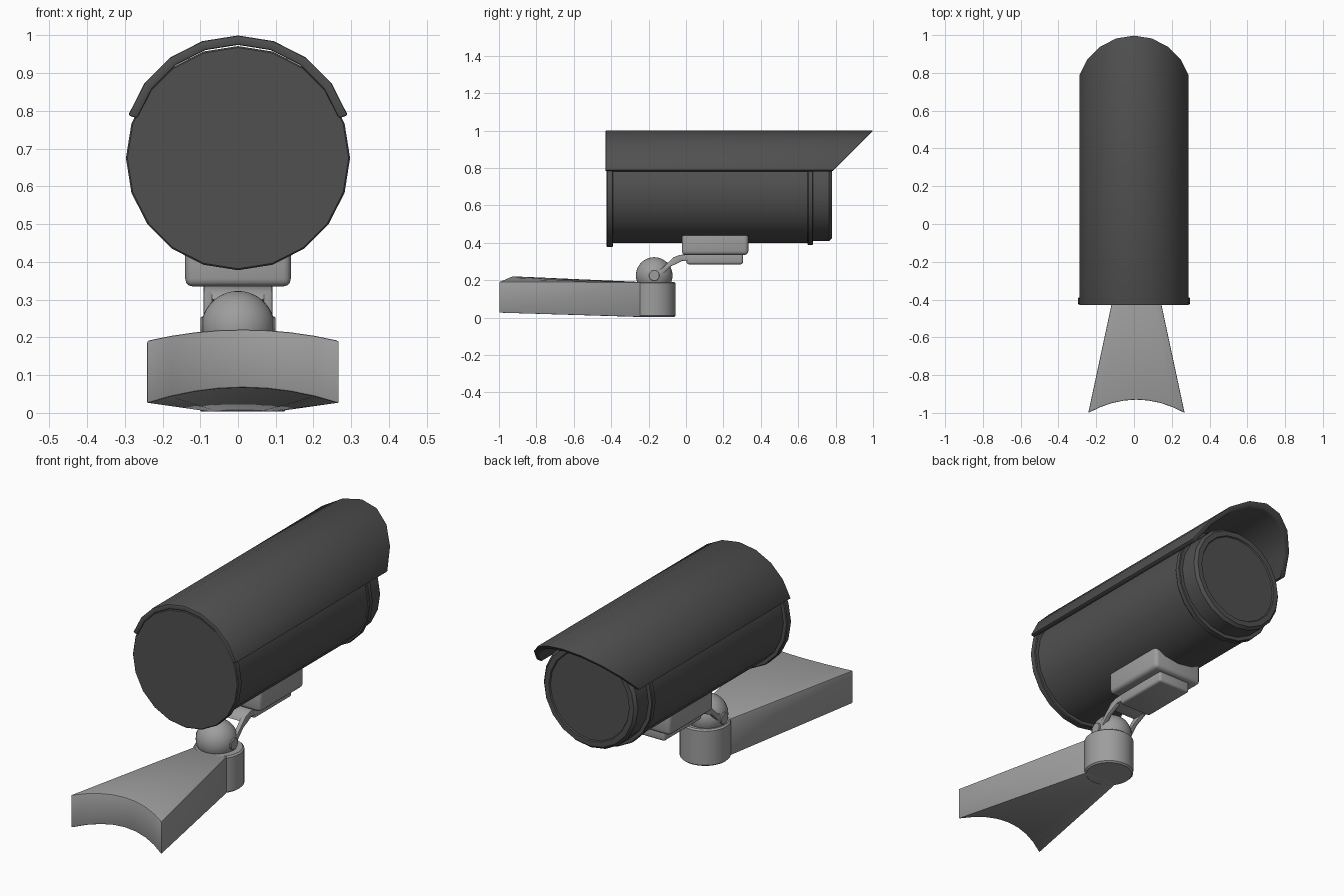
import bpy, bmesh
from math import sin, cos, pi, radians
from mathutils import Vector

cube = bpy.data.objects.get("Cube")
if cube:
    bpy.data.objects.remove(cube, do_unlink=True)


def material(name, value):
    m = bpy.data.materials.new(name)
    m.use_nodes = True
    colour = (value, value, value, 1)
    m.diffuse_color = colour
    m.node_tree.nodes["Principled BSDF"].inputs["Base Color"].default_value = colour
    return m


DARK = material("dark grey", 0.08)
LIGHT = material("light grey", 0.34)


def finish(name, bm, mat, bevel=0, segments=2):
    """Turn a bmesh into a bevelled, smooth-by-angle object."""
    bmesh.ops.recalc_face_normals(bm, faces=bm.faces)
    mesh = bpy.data.meshes.new(name)
    bm.to_mesh(mesh)
    bm.free()
    mesh.materials.append(mat)
    ob = bpy.data.objects.new(name, mesh)
    bpy.context.collection.objects.link(ob)
    bpy.ops.object.select_all(action="DESELECT")
    ob.select_set(True)
    bpy.context.view_layer.objects.active = ob
    if bevel:
        mod = ob.modifiers.new("Bevel", "BEVEL")
        mod.width, mod.segments = bevel, segments
        mod.limit_method, mod.angle_limit = "ANGLE", radians(40)
        bpy.ops.object.modifier_apply(modifier=mod.name)
    bpy.ops.object.shade_smooth_by_angle(angle=radians(30))
    return ob


def loft(name, rings, mat, bevel=0, segments=2):
    """Skin closed rings of equal length and cap both ends."""
    bm = bmesh.new()
    rows = [[bm.verts.new(p) for p in ring] for ring in rings]
    n = len(rows[0])
    for a, b in zip(rows, rows[1:]):
        for i in range(n):
            j = (i + 1) % n
            bm.faces.new((a[i], a[j], b[j], b[i]))
    bm.faces.new(rows[0])
    bm.faces.new(rows[-1])
    return finish(name, bm, mat, bevel, segments)


def turned(name, profile, centre, axis, mat, sides):
    """Lathe (position, radius) pairs about a line along x, y or z."""
    rings = []
    for t, r in profile:
        ring = []
        for i in range(sides):
            u, v = r * sin(2 * pi * i / sides), r * cos(2 * pi * i / sides)
            p = {"x": (t, u, v), "y": (u, t, v), "z": (u, v, t)}[axis]
            ring.append(Vector(p) + Vector(centre))
        rings.append(ring)
    return loft(name, rings, mat)


def box(name, low, high, mat, bevel):
    (x0, y0, z0), (x1, y1, z1) = low, high
    rings = [[(x0, y0, z), (x1, y0, z), (x1, y1, z), (x0, y1, z)] for z in (z0, z1)]
    return loft(name, rings, mat, bevel, 3)


# Camera housing with rear flange, front collar and recessed lens
BODY_Z = 0.675
turned("housing", [(-0.425, 0.293), (-0.421, 0.297), (-0.394, 0.297), (-0.39, 0.293),
                   (-0.39, 0.276), (0.65, 0.276), (0.65, 0.283), (0.654, 0.286),
                   (0.676, 0.286), (0.68, 0.283), (0.68, 0.265), (0.765, 0.265),
                   (0.78, 0.252), (0.78, 0.226), (0.774, 0.222)],
       (0, 0, BODY_Z), "y", DARK, 20)

# Sun hood: an arc shell with a slanted front cut
HOOD_Z, OUTER, INNER = 0.694, 0.306, 0.281
sections = []
for i in range(-4, 5):
    a = i * pi / 10
    xo, zo = OUTER * sin(a), HOOD_Z + OUTER * cos(a)
    xi, zi = INNER * sin(a), HOOD_Z + INNER * cos(a)
    sections.append([(xo, -0.43, zo), (xo, zo, zo), (xi, zi, zi), (xi, -0.43, zi)])
loft("sun_hood", sections, DARK, 0.005)

# Mounting plates under the housing
box("upper_plate", (-0.14, -0.022, 0.335), (0.14, 0.333, 0.46), LIGHT, 0.02)
box("lower_plate", (-0.092, 0.003, 0.285), (0.092, 0.305, 0.345), LIGHT, 0.012)

# Forked neck from the plate to the ball pin
web = [(0.03, 0.337), (-0.03, 0.336), (-0.068, 0.322), (-0.085, 0.3),
       (-0.05, 0.297), (-0.02, 0.303), (0.03, 0.3)]
prong = [(-0.03, 0.336), (-0.068, 0.322), (-0.13, 0.262), (-0.165, 0.25),
         (-0.165, 0.205), (-0.135, 0.222), (-0.085, 0.272), (-0.02, 0.303)]
loft("neck", [[(x, y, z) for y, z in web] for x in (-0.09, 0.09)], LIGHT, 0.004)
for side, label in ((1, "left"), (-1, "right")):
    loft(label + "_prong", [[(side * x, y, z) for y, z in prong] for x in (0.068, 0.091)],
         LIGHT, 0.004)

# Ball joint and its cross pin
bm = bmesh.new()
bmesh.ops.create_uvsphere(bm, u_segments=32, v_segments=20, radius=0.098)
bmesh.ops.translate(bm, verts=bm.verts, vec=(0, -0.17, 0.225))
finish("ball_joint", bm, LIGHT)
turned("cross_pin", [(-0.1, 0.027), (-0.096, 0.03), (0.096, 0.03), (0.1, 0.027)],
       (0, -0.17, 0.225), "x", LIGHT, 20)

# Round socket under the ball
BASE_X = 0.013
turned("socket", [(0.004, 0.11), (0.011, 0.118), (0.184, 0.118), (0.191, 0.11)],
       (BASE_X, -0.173, 0), "z", LIGHT, 32)

# Flared wall arm with a hollowed outer end
columns = []
for i in range(-4, 5):
    t = i / 4
    swell = 1 - t * t
    xn, xw = BASE_X + 0.09 * t, BASE_X + 0.255 * t
    y = -1 + 0.07 * swell
    columns.append([(xn, -0.23, 0.19), (xn, -0.23, 0.003),
                    (xw, y, 0.025 + 0.042 * swell), (xw, y, 0.191 + 0.03 * swell)])
loft("wall_arm", columns, LIGHT, 0.005)
